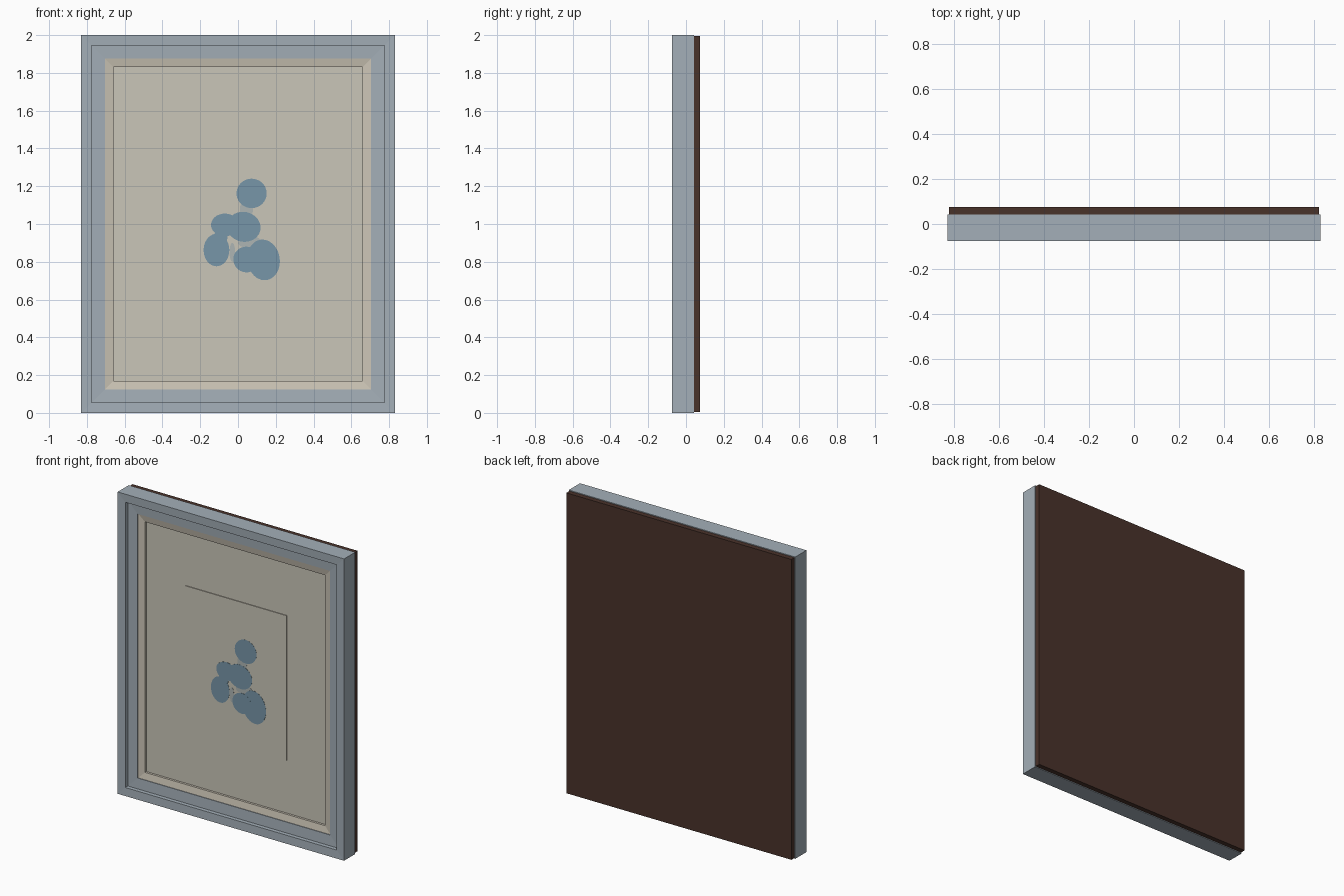
import bpy, bmesh, math

if "Cube" in bpy.data.objects:
    bpy.data.objects.remove(bpy.data.objects["Cube"])

CZ = 1.0            # centre height
HW, HH = 0.83, 1.0  # half width and half height of the frame


def material(name, hexcol):
    def lin(i):
        c = int(hexcol[i:i + 2], 16) / 255
        return c / 12.92 if c <= 0.04045 else ((c + 0.055) / 1.055) ** 2.4
    m = bpy.data.materials.new(name)
    m.diffuse_color = (lin(0), lin(2), lin(4), 1)
    m.use_nodes = True
    m.node_tree.nodes["Principled BSDF"].inputs["Base Color"].default_value = m.diffuse_color
    return m


FRAME = material("blue_grey_frame", "A4AFB8")
LINER = material("warm_cream", "CCC5B6")
MAT = material("cream", "CAC6B8")
BLUE = material("ink_blue", "7796A8")
PALE = material("pale_wash", "AEB5B4")
BACK = material("dark_brown", "49322A")


def finish(name, bm, mat):
    bmesh.ops.recalc_face_normals(bm, faces=bm.faces[:])
    me = bpy.data.meshes.new(name)
    bm.to_mesh(me)
    bm.free()
    me.materials.append(mat)
    ob = bpy.data.objects.new(name, me)
    bpy.context.collection.objects.link(ob)
    return ob


def moulding(name, profile, mat):
    """Sweep a closed (inset, y) profile round the rectangle with mitred corners."""
    bm = bmesh.new()
    rings = [[bm.verts.new((sx * (HW - i), y, CZ + sz * (HH - i))) for i, y in profile]
             for sx, sz in ((-1, -1), (1, -1), (1, 1), (-1, 1))]
    n = len(profile)
    for k in range(4):
        a, b = rings[k], rings[(k + 1) % 4]
        for j in range(n):
            bm.faces.new((a[j], a[(j + 1) % n], b[(j + 1) % n], b[j]))
    return finish(name, bm, mat)


def board(name, hw, hh, y0, y1, mat):
    bm = bmesh.new()
    bmesh.ops.create_cube(bm, size=1)
    for v in bm.verts:
        v.co = (v.co.x * 2 * hw, y0 + (v.co.y + 0.5) * (y1 - y0), CZ + v.co.z * 2 * hh)
    return finish(name, bm, mat)


def blot(name, x, z, rx, rz, y, mat, tilt=0.0, sides=40):
    """Thin painted oval lying on the paper, facing the front."""
    bm = bmesh.new()
    c, s = math.cos(tilt), math.sin(tilt)
    pts = [(rx * math.cos(2 * math.pi * k / sides), rz * math.sin(2 * math.pi * k / sides))
           for k in range(sides)]
    face = bm.faces.new([bm.verts.new((x + u * c - w * s, y, z + u * s + w * c)) for u, w in pts])
    out = bmesh.ops.extrude_face_region(bm, geom=[face])
    for v in out["geom"]:
        if isinstance(v, bmesh.types.BMVert):
            v.co.y -= 0.001
    return finish(name, bm, mat)


# Outer frame with a stepped inner band
moulding("frame", [(0, 0.042), (0, -0.075), (0.055, -0.073), (0.055, -0.046),
                   (0.125, -0.043), (0.125, 0.042)], FRAME)
# Cream liner inside the frame
moulding("liner", [(0.124, 0.03), (0.124, -0.039), (0.17, -0.031), (0.17, 0.03)], LINER)
# Mount board, raised paper sheet and backing board
board("mount_board", 0.665, 0.835, -0.016, 0.03, MAT)
board("paper_sheet", 0.37, 0.48, -0.021, -0.016, MAT)
board("backing_board", 0.825, 0.995, 0.04, 0.075, BACK)

# Pale washes joining the painted shapes
washes = [(0.045, 1.08, 0.035, 0.05, 0.0), (0.06, 0.905, 0.06, 0.03, 0.1),
          (-0.03, 0.85, 0.015, 0.05, 0.0)]
for k, (x, z, rx, rz, t) in enumerate(washes):
    blot(f"pale_wash_{k}", x, z, rx, rz, -0.0211, PALE, t)

# Blue painted shapes, overlapping in slightly stepped layers
blots = [(0.072, 1.162, 0.08, 0.078, 0.0), (0.03, 0.985, 0.09, 0.079, -0.2),
         (-0.07, 0.995, 0.073, 0.06, 0.0), (-0.09, 0.935, 0.035, 0.045, 0.0),
         (-0.114, 0.862, 0.068, 0.086, 0.0), (0.135, 0.81, 0.086, 0.108, 0.15),
         (0.045, 0.812, 0.07, 0.068, -0.2)]
for k, (x, z, rx, rz, t) in enumerate(blots):
    blot(f"blue_blot_{k}", x, z, rx, rz, -0.0220 - 0.0001 * k, BLUE, t)
